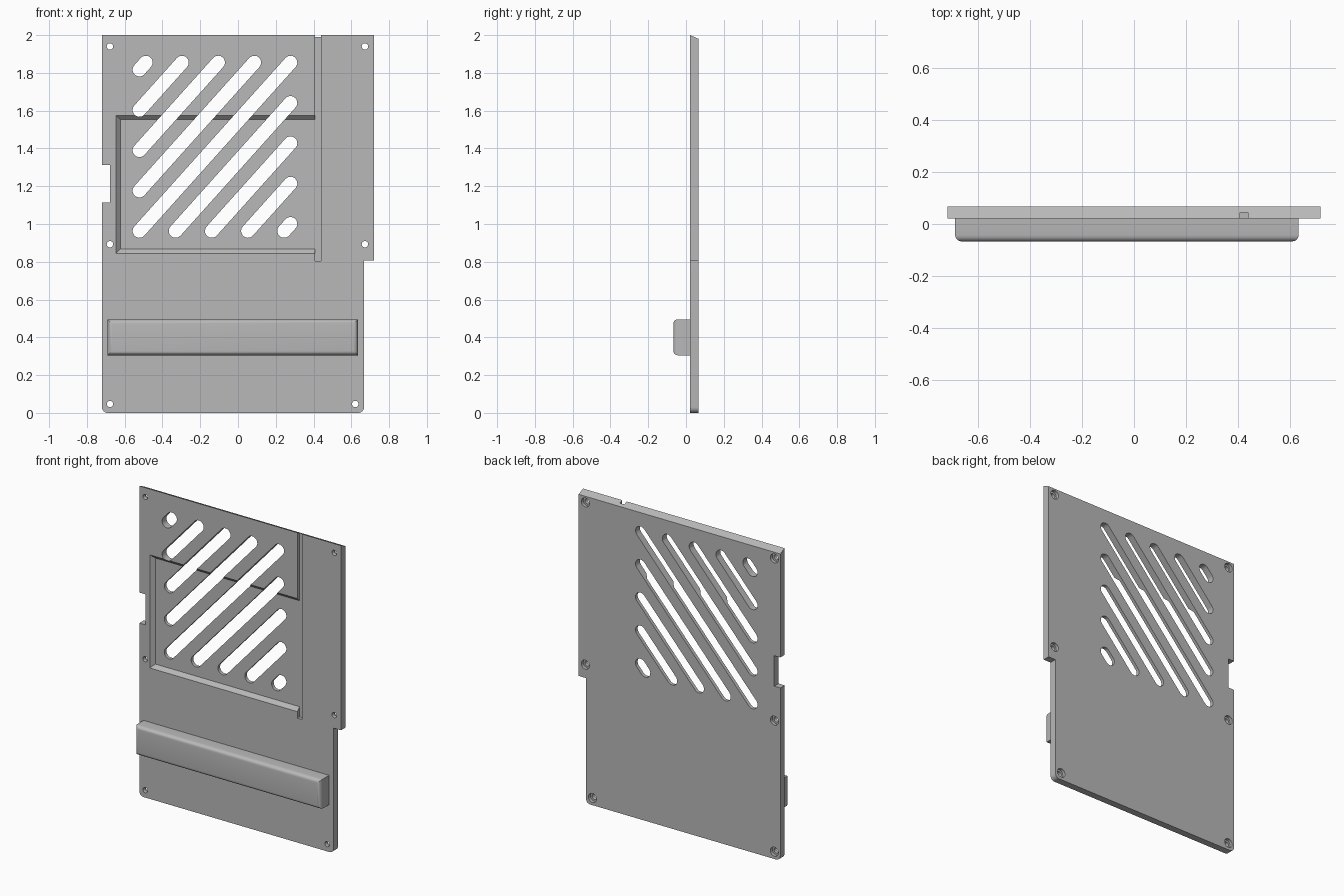
import bpy, bmesh, math
from mathutils import Vector

cube = bpy.data.objects.get("Cube")
if cube:
    bpy.data.objects.remove(cube, do_unlink=True)

FRONT, BACK = 0.022, 0.067      # panel faces in y
FLOOR = 0.045                   # depth of the recess and groove

grey = bpy.data.materials.new("plain_grey")
grey.use_nodes = True
grey.diffuse_color = (0.48, 0.48, 0.48, 1)
grey.node_tree.nodes["Principled BSDF"].inputs["Base Color"].default_value = (0.48, 0.48, 0.48, 1)


def add_loft(bm, front, back, y0, y1):
    """Closed solid between two matching x-z outlines."""
    a = [bm.verts.new((x, y0, z)) for x, z in front]
    b = [bm.verts.new((x, y1, z)) for x, z in back]
    bm.faces.new(a)
    bm.faces.new(b[::-1])
    n = len(a)
    for i in range(n):
        j = (i + 1) % n
        bm.faces.new((a[j], a[i], b[i], b[j]))


def make_object(name, bm):
    bmesh.ops.recalc_face_normals(bm, faces=bm.faces)
    mesh = bpy.data.meshes.new(name)
    bm.to_mesh(mesh)
    bm.free()
    mesh.materials.append(grey)
    ob = bpy.data.objects.new(name, mesh)
    bpy.context.collection.objects.link(ob)
    return ob


def rect(x0, x1, z0, z1):
    return [(x0, z0), (x1, z0), (x1, z1), (x0, z1)]


def arc(cx, cz, r, start, end, n):
    return [(cx + r * math.cos(start + (end - start) * i / n),
             cz + r * math.sin(start + (end - start) * i / n)) for i in range(n + 1)]


def circle(cx, cz, r, n=24):
    return arc(cx, cz, r, 0, math.tau, n)[:-1]


def capsule(p, q, r):
    d = q - p
    t = math.atan2(d.y, d.x)
    h = math.pi / 2
    return arc(q.x, q.y, r, t - h, t + h, 10) + arc(p.x, p.y, r, t + h, t + 3 * h, 10)


# Panel outline with rounded lower corners, side notch and wider upper right
R = 0.03
outline = (arc(-0.72 + R, R, R, math.pi, 1.5 * math.pi, 6)
           + arc(0.667 - R, R, R, -math.pi / 2, 0, 6)
           + [(0.667, 0.808), (0.72, 0.808), (0.72, 2), (-0.72, 2),
              (-0.72, 1.312), (-0.677, 1.312), (-0.677, 1.115), (-0.72, 1.115)])
# The top edge slopes down towards the back
back_outline = [(x, 1.98 if z == 2 else z) for x, z in outline]
bm = bmesh.new()
add_loft(bm, outline, back_outline, FRONT, BACK)
panel = make_object("panel", bm)

cutters = []

# Recess with sloped walls
bm = bmesh.new()
s, extra = FLOOR - FRONT, 0.01
add_loft(bm, rect(-0.645 - extra, 0.425, 0.845 - extra, 1.575 + extra),
         rect(-0.645 + s, 0.425, 0.845 + s, 1.575 - s), FRONT - extra, FLOOR)
cutters.append(make_object("recess_cutter", bm))

# Vertical groove, open at the top
bm = bmesh.new()
groove = rect(0.408, 0.44, 0.803, 2.05)
add_loft(bm, groove, groove, FRONT - 0.02, FLOOR)
cutters.append(make_object("groove_cutter", bm))

# Diagonal vent slots: one long diagonal, shorter ones on both sides
bm = bmesh.new()
lo, hi = Vector((-0.522, 0.963)), Vector((0.278, 1.855))
step_x = 0.1915
slope = (hi.y - lo.y) / (hi.x - lo.x)
for i in range(-4, 5):
    shift = abs(i) * step_x
    if i >= 0:
        p = Vector((lo.x + shift, lo.y))
        q = Vector((hi.x, hi.y - shift * slope))
    else:
        p = Vector((lo.x, lo.y + shift * slope))
        q = Vector((hi.x - shift, hi.y))
    shape = capsule(p, q, 0.036)
    add_loft(bm, shape, shape, -0.05, 0.12)
cutters.append(make_object("slot_cutter", bm))

# Screw holes, and wider bores from the back
places = [(-0.678, 1.94), (0.672, 1.94), (-0.678, 0.893),
          (0.672, 0.893), (-0.678, 0.047), (0.621, 0.047)]
for name, r, y0 in (("hole_cutter", 0.017, -0.05), ("bore_cutter", 0.029, 0.047)):
    bm = bmesh.new()
    for x, z in places:
        ring = circle(x, z, r)
        add_loft(bm, ring, ring, y0, 0.12)
    cutters.append(make_object(name, bm))

# Apply the cuts and drop the helpers
for c in cutters:
    c.hide_render = True
    mod = panel.modifiers.new(c.name, "BOOLEAN")
    mod.operation = "DIFFERENCE"
    mod.solver = "EXACT"
    mod.object = c
bpy.context.view_layer.update()
cut = bpy.data.meshes.new_from_object(panel.evaluated_get(bpy.context.evaluated_depsgraph_get()))
panel.modifiers.clear()
panel.data = cut
for c in cutters:
    bpy.data.objects.remove(c, do_unlink=True)

# Handle bar with rounded front edges
bm = bmesh.new()
bar = rect(-0.69, 0.635, 0.305, 0.495)
add_loft(bm, bar, bar, -0.067, FRONT)
edges = [e for e in bm.edges if all(v.co.y < 0 for v in e.verts)]
bmesh.ops.bevel(bm, geom=edges, offset=0.024, segments=5, profile=0.5, affect="EDGES")
handle = make_object("handle_bar", bm)

for ob in (panel, handle):
    bpy.ops.object.select_all(action="DESELECT")
    ob.select_set(True)
    bpy.context.view_layer.objects.active = ob
    bpy.ops.object.shade_smooth_by_angle(angle=math.radians(30))
